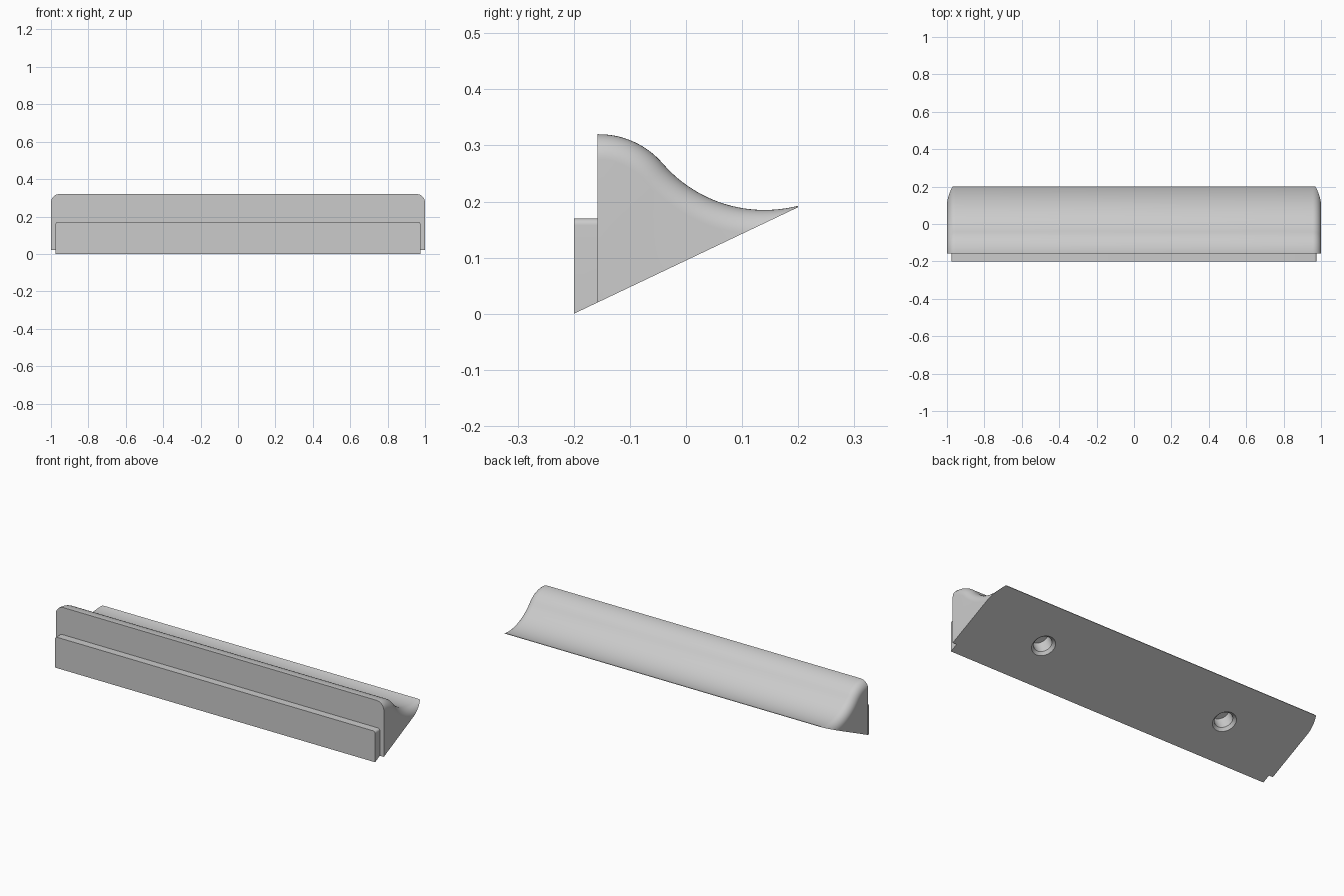
import bpy, bmesh, math
from mathutils import Vector, Matrix

if "Cube" in bpy.data.objects:
    bpy.data.objects.remove(bpy.data.objects["Cube"], do_unlink=True)

grey = bpy.data.materials.new("plain grey")
grey.use_nodes = True
COLOUR = (0.6, 0.6, 0.6, 1)
grey.diffuse_color = COLOUR
grey.node_tree.nodes["Principled BSDF"].inputs["Base Color"].default_value = COLOUR

SLOPE = 0.475          # sloped underside
FRONT, BACK = -0.158, 0.2
FILLET = 0.045         # rounding over both ends
CREST, CREST_R = Vector((-0.155, 0.17)), 0.15
SCOOP_R = 0.24
SCOOP = Vector((0.14, 0.425))


def underside(y):
    return SLOPE * (y + 0.2)


def top(y, d):
    """Height of the crest-and-scoop curve, moved inward by d."""
    split = CREST.x + (CREST_R - d) * (SCOOP - CREST).normalized().x
    if y < split:
        return CREST.y + math.sqrt((CREST_R - d) ** 2 - (y - CREST.x) ** 2)
    return SCOOP.y - math.sqrt((SCOOP_R + d) ** 2 - (y - SCOOP.x) ** 2)


def rear_end(d):
    """Where the moved curve meets the underside."""
    if top(BACK, d) >= underside(BACK):
        return BACK
    lo, hi = 0, BACK
    for _ in range(40):
        mid = (lo + hi) / 2
        if top(mid, d) > underside(mid):
            lo = mid
        else:
            hi = mid
    return lo


def section(x, d, steps=40):
    end = rear_end(d)
    ys = [FRONT + (end - FRONT) * i / steps for i in range(steps + 1)]
    pts = [(x, y, top(y, d)) for y in ys]
    return pts + [(x, end, underside(end)), (x, FRONT, underside(FRONT))]


def loft(name, sections):
    """Skin matching closed sections and cap both ends."""
    bm = bmesh.new()
    rings = [[bm.verts.new(p) for p in s] for s in sections]
    n = len(rings[0])
    for a, b in zip(rings, rings[1:]):
        for i in range(n):
            j = (i + 1) % n
            bm.faces.new((a[i], a[j], b[j], b[i]))
    bm.faces.new(rings[0])
    bm.faces.new(rings[-1])
    bmesh.ops.remove_doubles(bm, verts=bm.verts, dist=1e-5)
    bmesh.ops.recalc_face_normals(bm, faces=bm.faces)
    mesh = bpy.data.meshes.new(name)
    bm.to_mesh(mesh)
    bm.free()
    mesh.materials.append(grey)
    obj = bpy.data.objects.new(name, mesh)
    bpy.context.collection.objects.link(obj)
    return obj


# Body with rounded ends
angles = [math.pi / 2 * i / 10 for i in range(11)]
right_half = [(1 - FILLET + FILLET * math.sin(a), FILLET * (1 - math.cos(a))) for a in angles]
stations = [(-x, d) for x, d in reversed(right_half)] + right_half
body = loft("grip_body", [section(x, d) for x, d in stations])

# Front ledge with small rounded upper corners
HALF, LEDGE_TOP, R = 0.976, 0.17, 0.012
arc = [(HALF - R + R * math.cos(a), LEDGE_TOP - R + R * math.sin(a)) for a in angles]
outline = arc + [(-x, z) for x, z in reversed(arc)]
ledge = loft("front_ledge", [
    [(x, y, z) for x, z in outline] + [(-HALF, y, underside(y)), (HALF, y, underside(y))]
    for y in (-0.2, FRONT)])

# Countersunk blind screw holes, square to the underside
inward = Vector((0, -SLOPE, 1)).normalized()
turn = inward.to_track_quat('Z', 'Y').to_matrix().to_4x4()
hole_profile = [(0.064, -0.01), (0.06, 0), (0.046, 0.014), (0.046, 0.08)]
for side, x in (("left", 0.565), ("right", -0.565)):
    place = Matrix.Translation((x, 0, underside(0))) @ turn
    rings = [[place @ Vector((r * math.cos(t), r * math.sin(t), h))
              for t in (math.tau * k / 40 for k in range(40))] for r, h in hole_profile]
    cutter = loft(side + "_hole_cutter", rings)
    cutter.hide_render = True
    cutter.hide_viewport = True
    cutter.display_type = 'WIRE'
    cut = body.modifiers.new(side + " hole", 'BOOLEAN')
    cut.operation = 'DIFFERENCE'
    cut.solver = 'EXACT'
    cut.object = cutter

# Apply the cuts, discard the cutters
bpy.context.view_layer.update()
evaluated = body.evaluated_get(bpy.context.evaluated_depsgraph_get())
body.data = bpy.data.meshes.new_from_object(evaluated)
body.modifiers.clear()
for side in ("left", "right"):
    bpy.data.objects.remove(bpy.data.objects[side + "_hole_cutter"], do_unlink=True)

# Smooth curves, sharp edges
bpy.ops.object.select_all(action='DESELECT')
for obj in (body, ledge):
    obj.select_set(True)
bpy.context.view_layer.objects.active = body
bpy.ops.object.shade_smooth_by_angle(angle=math.radians(30))
